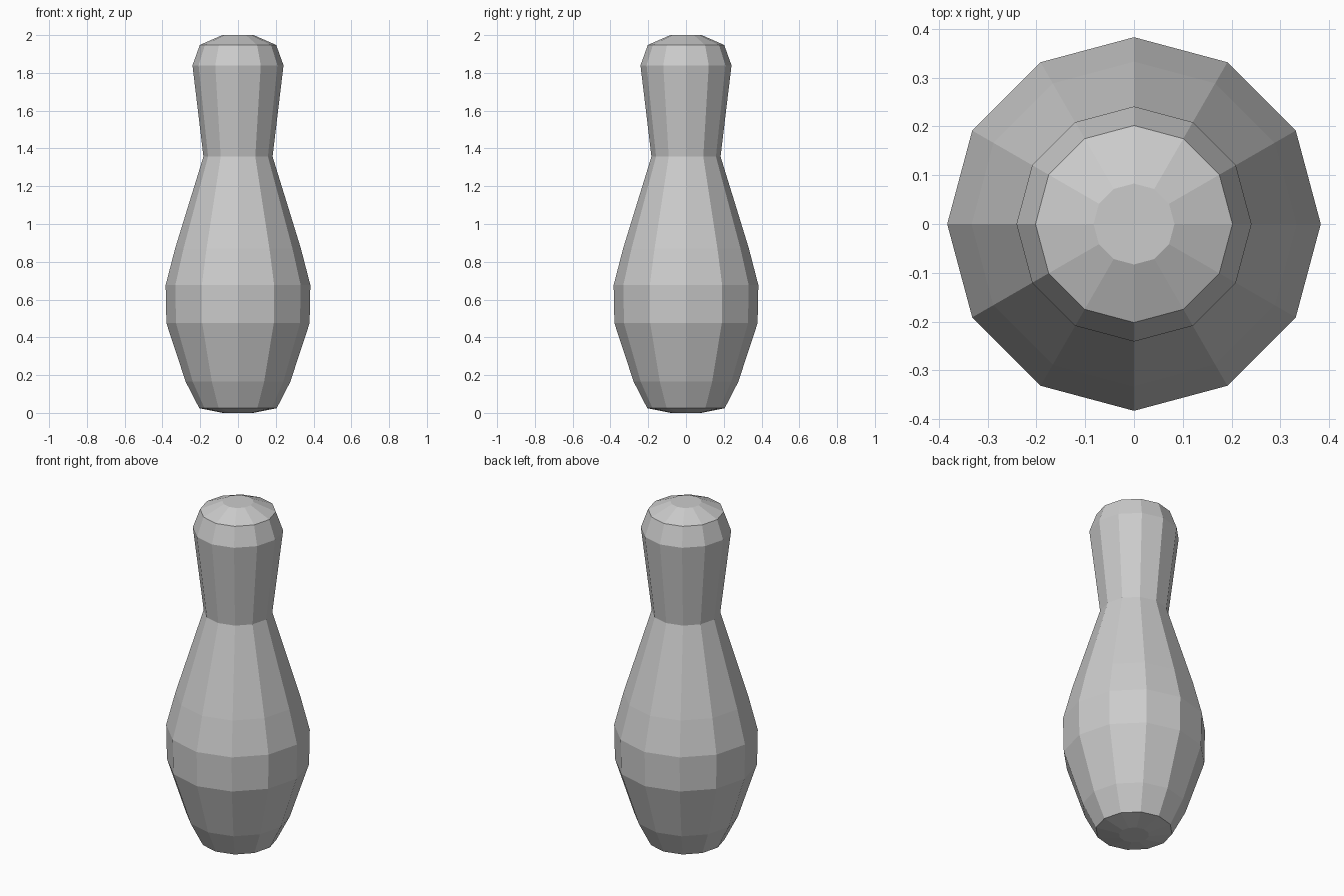
import bpy, bmesh
from math import cos, sin, pi

if "Cube" in bpy.data.objects:
    bpy.data.objects.remove(bpy.data.objects["Cube"])

SIDES = 12

# Silhouette of the pin from base to crown: (radius, height)
PROFILE = [
    (0.08, 0.0), (0.205, 0.025), (0.277, 0.165), (0.379, 0.475),
    (0.383, 0.677), (0.333, 0.87), (0.183, 1.357), (0.241, 1.84),
    (0.202, 1.948), (0.083, 2.0),
]


def lathe(name, profile, sides):
    bm = bmesh.new()
    rings = [[bm.verts.new((r * cos(2 * pi * i / sides), r * sin(2 * pi * i / sides), z))
              for i in range(sides)] for r, z in profile]
    for low, high in zip(rings, rings[1:]):
        for i in range(sides):
            j = (i + 1) % sides
            bm.faces.new((low[i], low[j], high[j], high[i]))
    # Flat caps at base and crown
    bm.faces.new(rings[0][::-1])
    bm.faces.new(rings[-1])
    mesh = bpy.data.meshes.new(name)
    bm.to_mesh(mesh)
    bm.free()
    obj = bpy.data.objects.new(name, mesh)
    bpy.context.collection.objects.link(obj)
    return obj


# Single turned body, faceted
lathe("bowling_pin", PROFILE, SIDES)
